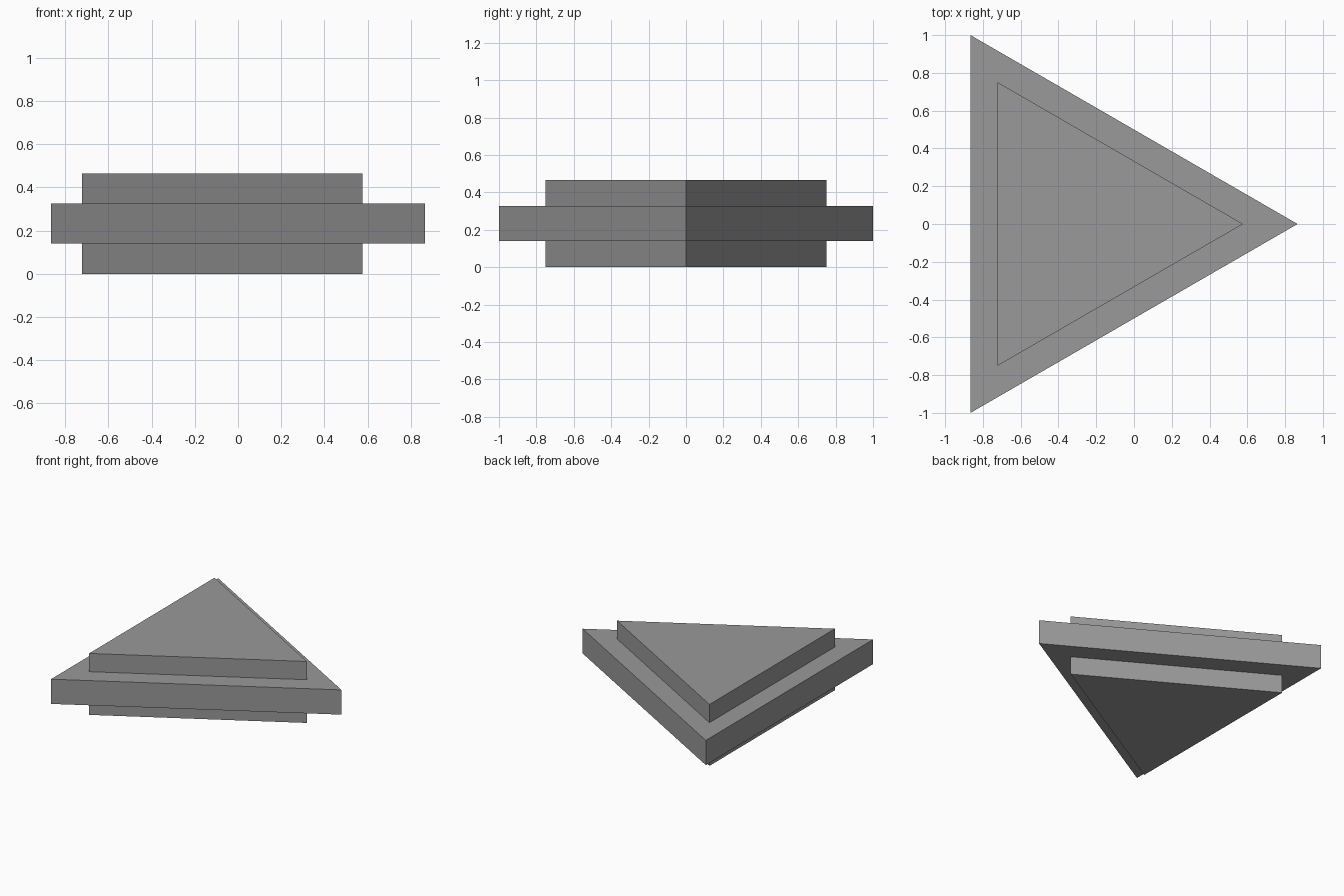
import bpy
import math

if "Cube" in bpy.data.objects:
    bpy.data.objects.remove(bpy.data.objects["Cube"], do_unlink=True)

# Single flat colour
grey = bpy.data.materials.new("mid_grey")
grey.use_nodes = True
colour = (0.32, 0.32, 0.32, 1)
grey.diffuse_color = colour
grey.node_tree.nodes["Principled BSDF"].inputs["Base Color"].default_value = colour

SIDE = 2.0
CENTRE_X = -SIDE * math.sqrt(3) / 12


def triangle_prism(name, side, bottom, top):
    """Equilateral prism with one corner pointing along +x."""
    bpy.ops.mesh.primitive_cylinder_add(
        vertices=3, radius=side / math.sqrt(3), depth=top - bottom,
        location=(CENTRE_X, 0, (bottom + top) / 2),
        rotation=(0, 0, -math.pi / 2))
    prism = bpy.context.object
    prism.name = name
    prism.data.materials.append(grey)
    return prism


# Wide middle slab with a smaller core showing above and below it
triangle_prism("middle_slab", SIDE, 0.14, 0.327)
triangle_prism("inner_core", SIDE * 0.75, 0, 0.465)
